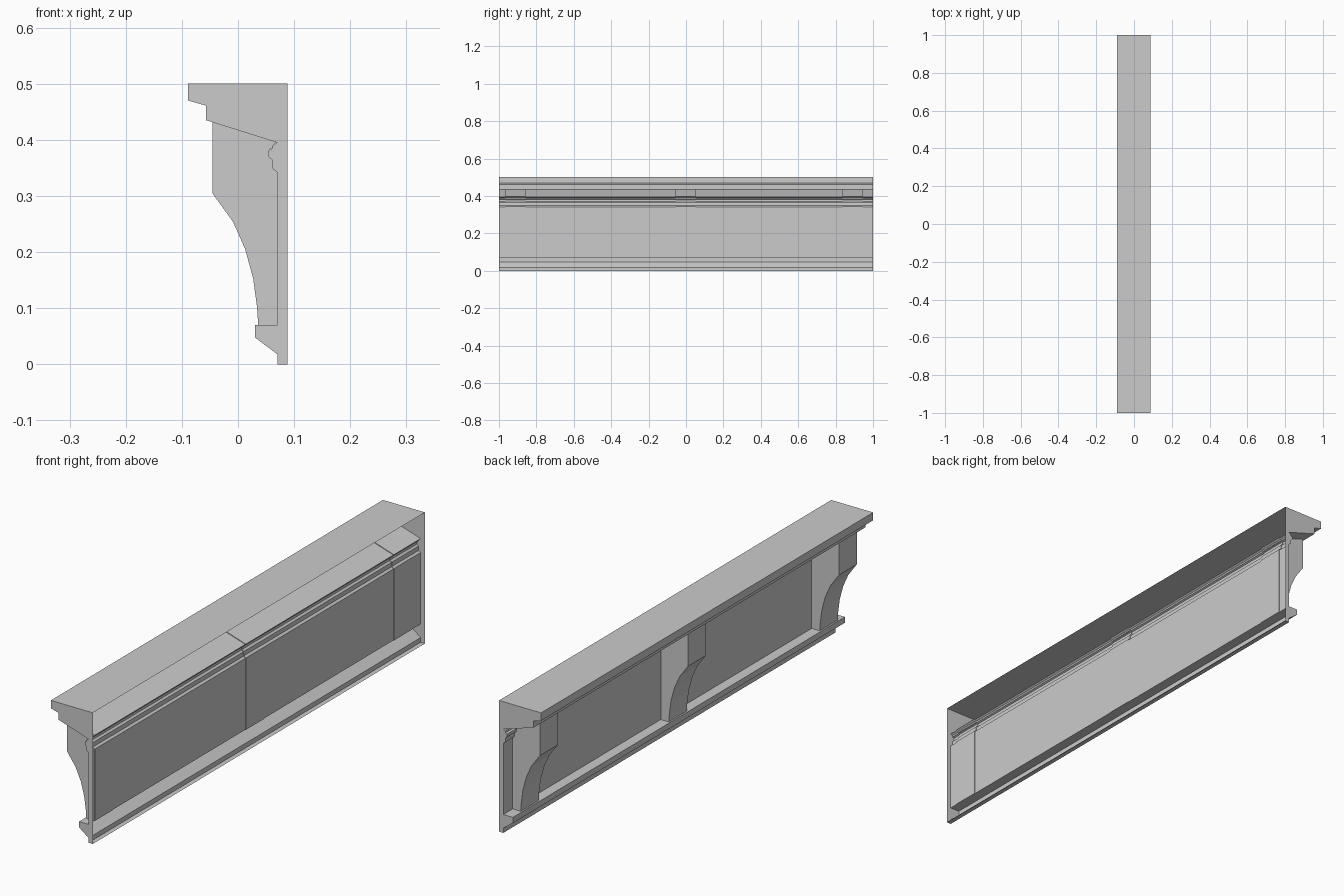
import bpy

cube = bpy.data.objects.get("Cube")
if cube:
    bpy.data.objects.remove(cube, do_unlink=True)

# Single grey finish
GREY = (0.6, 0.6, 0.6, 1.0)
mat = bpy.data.materials.new("plain grey")
mat.use_nodes = True
mat.diffuse_color = GREY
mat.node_tree.nodes["Principled BSDF"].inputs["Base Color"].default_value = GREY


def extrude_profile(name, profile, y0, y1, closed):
    """Extrude an (x, z) profile along y, cap both ends; closed adds the last side."""
    n = len(profile)
    verts = [(x, y, z) for y in (y0, y1) for x, z in profile]
    faces = [tuple(range(n)), tuple(reversed(range(n, 2 * n)))]
    for i in range(n if closed else n - 1):
        j = (i + 1) % n
        faces.append((i, i + n, j + n, j))
    mesh = bpy.data.meshes.new(name)
    mesh.from_pydata(verts, [], faces)
    mesh.materials.append(mat)
    obj = bpy.data.objects.new(name, mesh)
    bpy.context.collection.objects.link(obj)
    return obj


# Small bead moulding where the soffit meets the panel
bead = [(0.07, 0.395), (0.062, 0.39), (0.061, 0.384), (0.054, 0.381),
        (0.054, 0.37), (0.061, 0.364), (0.062, 0.348), (0.07, 0.342)]

# Cornice shell, open along the wall side
top = [(0.088, 0.5), (-0.089, 0.5), (-0.089, 0.47), (-0.057, 0.461), (-0.057, 0.435)]
base = [(0.07, 0.07), (0.03, 0.07), (0.03, 0.048), (0.07, 0.018), (0.07, 0), (0.088, 0)]
extrude_profile("cornice_shell", top + bead + base, -1, 1, closed=False)

# Three curved brackets, set slightly into the shell
front = [(-0.045, 0.434), (-0.045, 0.304), (-0.009, 0.254), (0.0125, 0.206),
         (0.027, 0.153), (0.034, 0.101), (0.036, 0.07)]
GAP = 0.002
back = [(x + GAP, z + GAP) for x, z in reversed(bead)]
bracket = front + [(0.07 + GAP, 0.07)] + back
for label, y in (("front", -0.911), ("middle", -0.002), ("rear", 0.89)):
    extrude_profile(label + "_bracket", bracket, y - 0.054, y + 0.054, closed=True)
